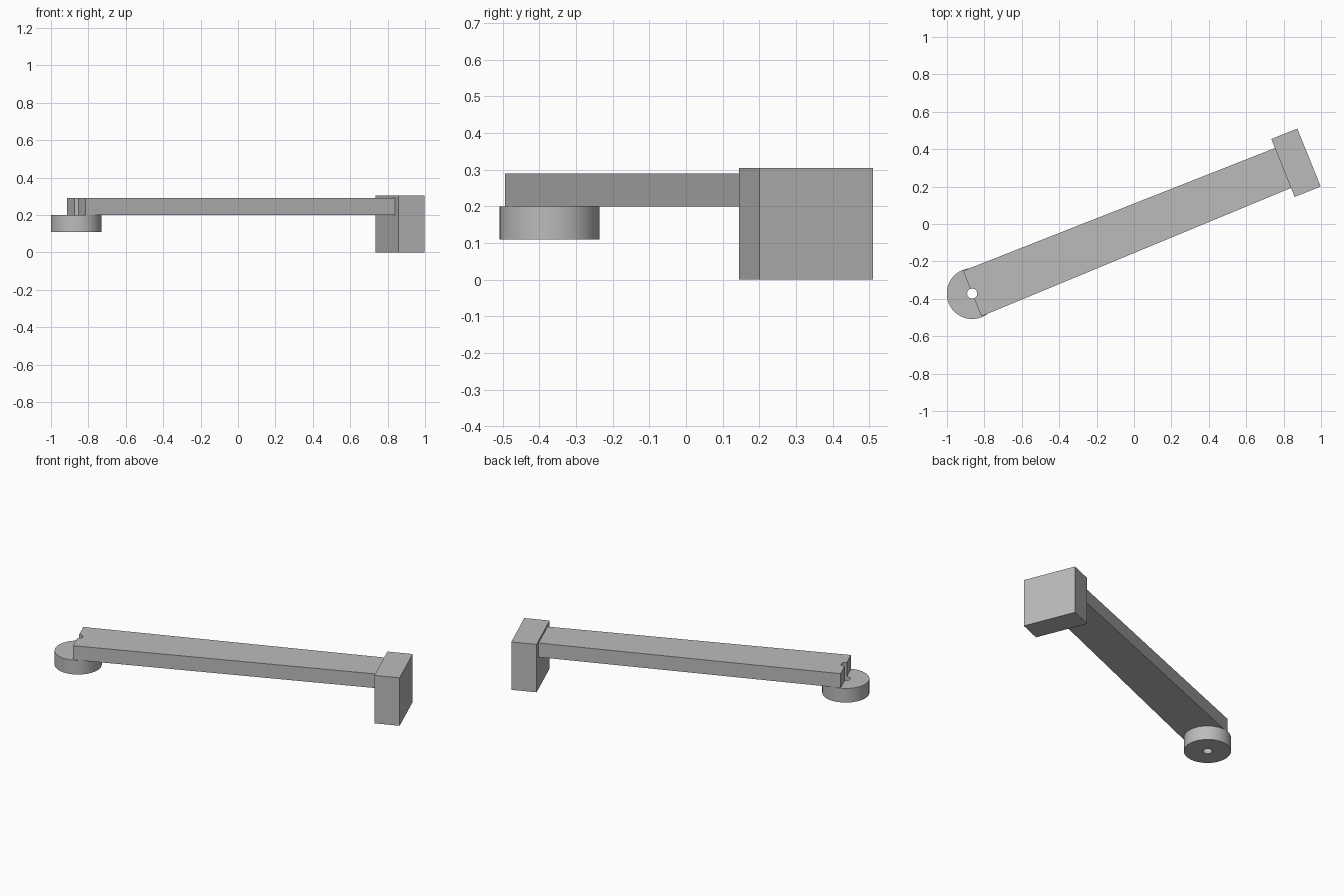
import bpy, bmesh
from math import radians, cos, sin, pi
from mathutils import Matrix, Vector

cube = bpy.data.objects.get("Cube")
if cube:
    bpy.data.objects.remove(cube, do_unlink=True)

grey = bpy.data.materials.new("plain grey")
grey.use_nodes = True
colour = (0.5, 0.5, 0.5, 1)
grey.diffuse_color = colour
grey.node_tree.nodes["Principled BSDF"].inputs["Base Color"].default_value = colour

# Local frame: origin at the pivot, x along the arm
PIVOT = Vector((-0.865, -0.372, 0))
FRAME = Matrix.Translation(PIVOT) @ Matrix.Rotation(radians(22), 4, 'Z')
LENGTH, HOLE = 1.792, 0.027


def finish(name, bm, smooth=False):
    bmesh.ops.recalc_face_normals(bm, faces=bm.faces)
    mesh = bpy.data.meshes.new(name)
    bm.to_mesh(mesh)
    bm.free()
    mesh.materials.append(grey)
    obj = bpy.data.objects.new(name, mesh)
    obj.matrix_world = FRAME
    bpy.context.collection.objects.link(obj)
    if smooth:
        bpy.ops.object.select_all(action='DESELECT')
        obj.select_set(True)
        bpy.context.view_layer.objects.active = obj
        bpy.ops.object.shade_smooth_by_angle(angle=radians(30))


def prism(name, outline, z0, z1, smooth=False):
    bm = bmesh.new()
    face = bm.faces.new([bm.verts.new((x, y, z0)) for x, y in outline])
    top = bmesh.ops.extrude_face_region(bm, geom=[face])["geom"]
    moved = [v for v in top if isinstance(v, bmesh.types.BMVert)]
    bmesh.ops.translate(bm, verts=moved, vec=(0, 0, z1 - z0))
    finish(name, bm, smooth)


# Arm: slightly tapered bar with a half-round notch over the pivot hole
notch = [(HOLE * cos(a), HOLE * sin(a))
         for a in (pi / 2 - pi * i / 16 for i in range(17))]
arm = [(0, -0.131), (LENGTH, -0.115), (LENGTH, 0.115), (0, 0.131)] + notch
prism("arm", arm, 0.2, 0.29, True)

# Head block across the far end
head = [(LENGTH, -0.167), (LENGTH + 0.15, -0.167),
        (LENGTH + 0.15, 0.167), (LENGTH, 0.167)]
prism("head_block", head, 0, 0.305)

# Pivot hub: thick washer under the near end, spun from its section
bm = bmesh.new()
section = [bm.verts.new((r, 0, z)) for r, z in
           ((HOLE, 0.11), (0.136, 0.11), (0.136, 0.2), (HOLE, 0.2))]
edges = [bm.edges.new((section[i], section[(i + 1) % 4])) for i in range(4)]
bmesh.ops.spin(bm, geom=section + edges, cent=(0, 0, 0), axis=(0, 0, 1),
               angle=2 * pi, steps=64, use_merge=True)
bmesh.ops.remove_doubles(bm, verts=bm.verts, dist=0.0001)
finish("pivot_hub", bm, True)
